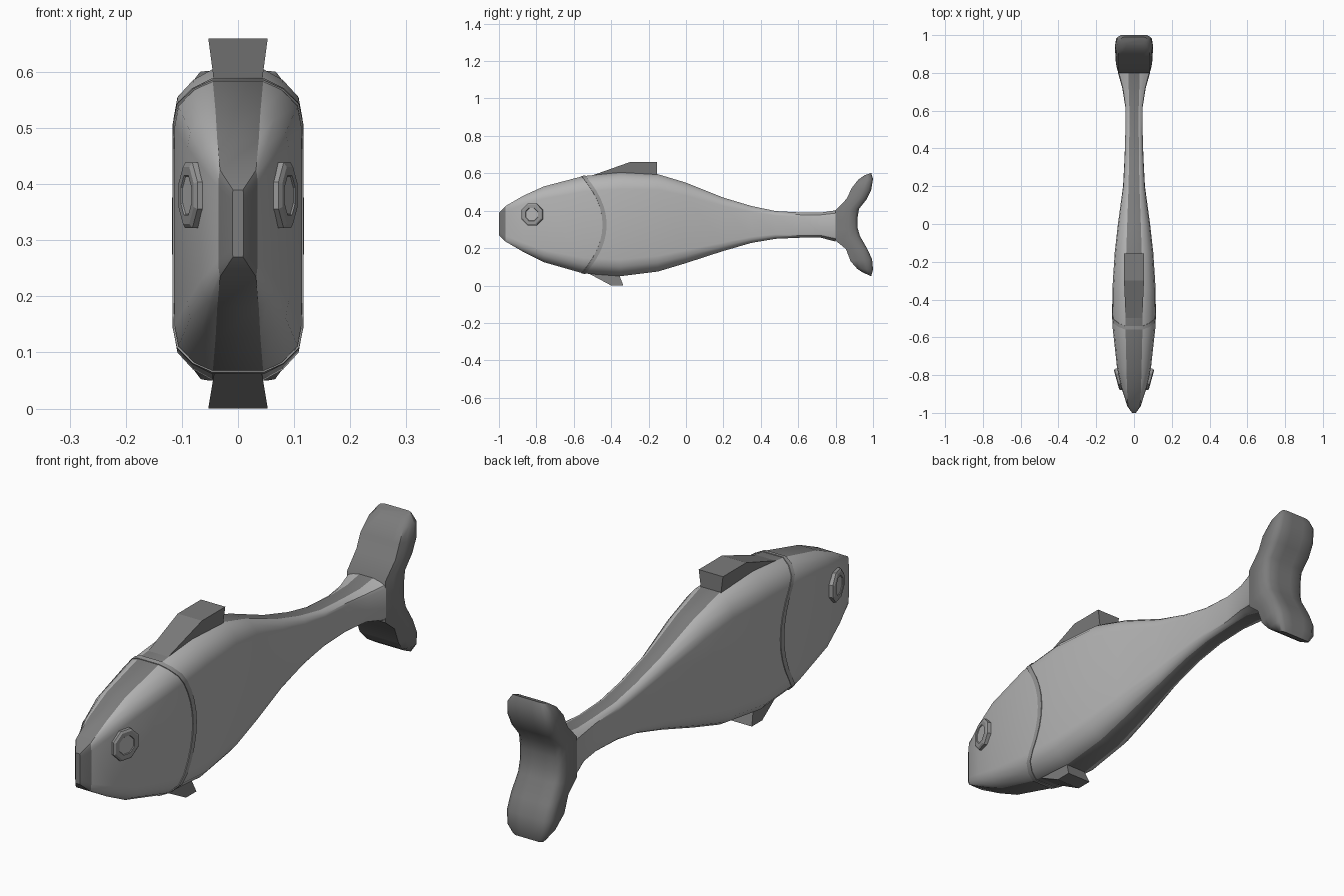
import bpy, bmesh, math
from mathutils import Matrix, Vector

old = bpy.data.objects.get("Cube")
if old:
    bpy.data.objects.remove(old, do_unlink=True)


def material(name, value):
    m = bpy.data.materials.new(name)
    m.use_nodes = True
    color = (value, value, value, 1)
    m.diffuse_color = color
    m.node_tree.nodes["Principled BSDF"].inputs["Base Color"].default_value = color
    return m


LIGHT = material("light grey", 0.46)
DARK = material("dark grey", 0.20)
MID = material("medium grey", 0.31)


def finish(name, bm, mats, angle=None):
    bmesh.ops.recalc_face_normals(bm, faces=bm.faces)
    mesh = bpy.data.meshes.new(name)
    bm.to_mesh(mesh)
    bm.free()
    for m in mats:
        mesh.materials.append(m)
    ob = bpy.data.objects.new(name, mesh)
    bpy.context.collection.objects.link(ob)
    if angle:
        bpy.ops.object.select_all(action='DESELECT')
        ob.select_set(True)
        bpy.context.view_layer.objects.active = ob
        bpy.ops.object.shade_smooth_by_angle(angle=math.radians(angle))
    return ob


def loft(rings, rule=lambda r, k: 0, caps=0):
    bm = bmesh.new()
    vs = [[bm.verts.new(p) for p in ring] for ring in rings]
    n = len(vs[0])
    for r in range(len(vs) - 1):
        for k in range(n):
            f = bm.faces.new((vs[r][k], vs[r][(k + 1) % n],
                              vs[r + 1][(k + 1) % n], vs[r + 1][k]))
            f.material_index = rule(r, k)
    for ring in (vs[0], vs[-1]):
        bm.faces.new(ring).material_index = caps
    return bm


# Body stations: y, top, bottom, half width, half width of the dark ridge
STATIONS = [
    (-1.0, .39, .27, .010, .009), (-.965, .425, .235, .035, .032),
    (-.87, .48, .18, .066, .037), (-.76, .53, .125, .090, .040),
    (-.55, .585, .065, .113, .045), (-.35, .605, .05, .115, .045),
    (-.15, .595, .075, .102, .041), (0, .55, .12, .085, .036),
    (.2, .47, .185, .058, .029), (.35, .425, .228, .050, .026),
    (.48, .398, .25, .046, .025), (.62, .39, .256, .046, .025),
    (.72, .39, .256, .062, .028), (.8, .402, .235, .085, .03),
]
# Corner rounding: sideways fraction, drop as a fraction of half height
CORNER = [(0, 0), (.5, .07), (.9, .18), (1, .32)]


def station(y):
    for a, b in zip(STATIONS, STATIONS[1:]):
        if y <= b[0]:
            t = (y - a[0]) / (b[0] - a[0])
            return [p + (q - p) * t for p, q in zip(a, b)]
    return STATIONS[-1]


def section(y):
    _, top, bottom, w, s = station(y)
    h = (top - bottom) / 2
    half = [(s + (w - s) * u, top - h * d) for u, d in CORNER]
    half += [(s + (w - s) * u, bottom + h * d) for u, d in reversed(CORNER)]
    return [Vector((x, y, z)) for x, z in half] + \
           [Vector((-x, y, z)) for x, z in reversed(half)]


# Body, with a dark ridge running over the snout, back and belly
finish("body", loft([section(s[0]) for s in STATIONS],
                    lambda r, k: int(r == 0 or k in (7, 15)), caps=1),
       (LIGHT, DARK), 35)


# Gill band: thin ribbon that follows the body in an arc
def gill_point(k, side, t, shift, out):
    y = -.5
    for _ in range(4):
        ring = section(y)
        if t is None:
            p = ring[k]
        else:
            p = ring[3].lerp(ring[4], t)
        y = -.435 - .115 * abs((p.z - .325) / .26) ** 2 + shift
    p = Vector((p.x * side, y, p.z))
    d = Vector((p.x, 0, (p.z - .325) * .35))
    return p + d.normalized() * out


def gill_loop(shift, out):
    spots = [(k, None) for k in range(4)] + [(0, i / 8) for i in range(1, 8)]
    spots += [(k, None) for k in range(4, 8)]
    right = [gill_point(k, 1, t, shift, out) for k, t in spots]
    return right + [Vector((-p.x, p.y, p.z)) for p in reversed(right)]


bm = bmesh.new()
loops = [[bm.verts.new(p) for p in gill_loop(s, o)]
         for s, o in ((-.011, -.004), (-.011, .003), (.011, .003), (.011, -.004))]
for a, b in zip(loops, loops[1:]):
    for i in range(len(a)):
        j = (i + 1) % len(a)
        bm.faces.new((a[i], a[j], b[j], b[i]))
finish("gill_band", bm, (MID,), 35)

# Tail: rounded sections from the lower lobe tip to the upper lobe tip
# Each row: leading y, z, trailing y, z, half width
LOBE = [
    (.945, .07, .99, .05, .07), (.915, .09, 1.0, .085, .092),
    (.88, .13, .995, .14, .1), (.855, .195, .97, .195, .1),
    (.80, .24, .93, .265, .098), (.80, .29, .917, .31, .098),
    (.80, .35, .917, .36, .098), (.80, .402, .925, .41, .098),
    (.86, .465, .965, .46, .1), (.885, .52, .99, .51, .1),
    (.92, .565, 1.0, .57, .092), (.955, .59, .99, .602, .07),
]
# Across the thickness: width fraction, depth fraction
ROUND = [(.55, 0), (.85, 0), (.95, .3), (1, .6), (.95, .87), (.75, 1), (.3, 1)]
rings = []
for y0, z0, y1, z1, w in LOBE:
    half = [(w * u, y0 + (y1 - y0) * v, z0 + (z1 - z0) * v) for u, v in ROUND]
    rings.append(half + [(-x, y, z) for x, y, z in reversed(half)])
finish("tail_fin", loft(rings), (DARK,), 50)


# Back and belly fins: profiles that widen away from the body
def fin(name, profile, base, tip):
    def wide(z):
        return .043 + .010 * (z - base) / (tip - base)
    finish(name, loft([[(s * wide(z), y, z) for y, z in profile]
                       for s in (-1, 1)]), (DARK,))


fin("back_fin", [(-.54, .575), (-.30, .66), (-.155, .66), (-.155, .58)], .585, .66)
fin("belly_fin", [(-.54, .075), (-.40, 0), (-.335, 0), (-.36, .065)], .06, 0)

# Eyes: eight-sided studs with a lighter centre
for side, name in ((1, "left_eye"), (-1, "right_eye")):
    rings = []
    for r, depth in ((.063, -.02), (.063, .008), (.055, .013), (.038, .013), (.036, .010)):
        rings.append([(r * math.cos(math.pi * (i + .5) / 4),
                       r * math.sin(math.pi * (i + .5) / 4), depth) for i in range(8)])
    bm = loft(rings, lambda r, k: 0, caps=1)
    normal = Vector((side * math.cos(.27), -math.sin(.27), 0))
    turn = normal.to_track_quat('Z', 'Y').to_matrix().to_4x4()
    bm.transform(Matrix.Translation((side * .08, -.822, .38)) @ turn)
    finish(name, bm, (MID, LIGHT))
